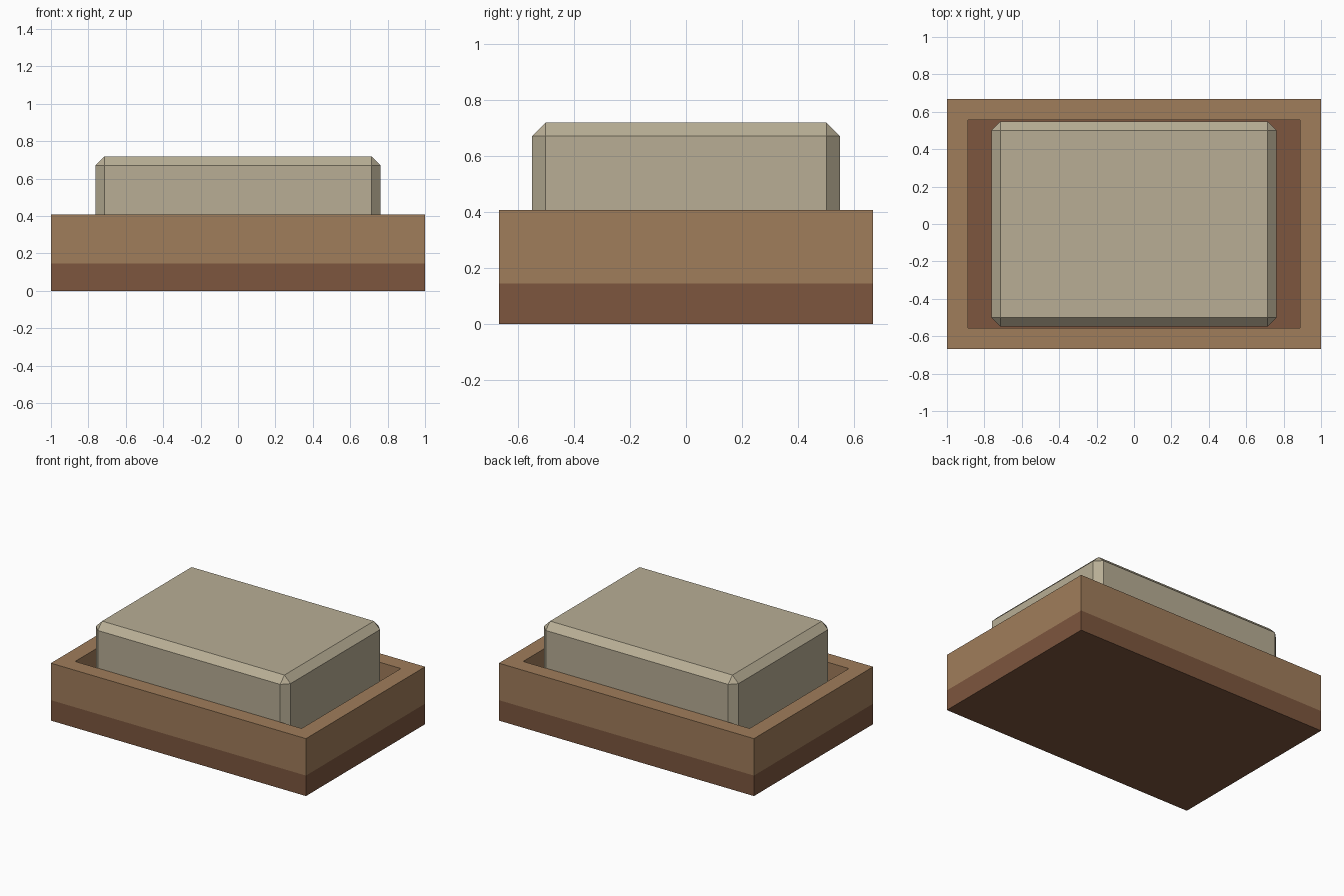
import bpy
import bmesh

if "Cube" in bpy.data.objects:
    bpy.data.objects.remove(bpy.data.objects["Cube"])


def material(name, rgb):
    def lin(c):
        c /= 255
        return c / 12.92 if c <= 0.04045 else ((c + 0.055) / 1.055) ** 2.4
    mat = bpy.data.materials.new(name)
    mat.diffuse_color = (*[lin(c) for c in rgb], 1)
    mat.use_nodes = True
    mat.node_tree.nodes["Principled BSDF"].inputs["Base Color"].default_value = mat.diffuse_color
    return mat


def finish(name, bm, mat):
    bmesh.ops.recalc_face_normals(bm, faces=bm.faces)
    mesh = bpy.data.meshes.new(name)
    bm.to_mesh(mesh)
    bm.free()
    mesh.materials.append(mat)
    obj = bpy.data.objects.new(name, mesh)
    bpy.context.collection.objects.link(obj)
    return obj


def box(name, hx, hy, z0, z1, mat, bevel=0):
    bm = bmesh.new()
    bmesh.ops.create_cube(bm, size=2)
    for v in bm.verts:
        v.co = (v.co.x * hx, v.co.y * hy, z1 if v.co.z > 0 else z0)
    if bevel:
        bmesh.ops.bevel(bm, geom=bm.edges[:], offset=bevel, segments=1,
                        profile=0.5, affect='EDGES')
    return finish(name, bm, mat)


def rect_ring(name, outer, inner, z0, z1, mat):
    # Rectangular section carried around the four corners
    bm = bmesh.new()
    section = [(outer, z0), (outer, z1), (inner, z1), (inner, z0)]
    loops = [[bm.verts.new((sx * h[0], sy * h[1], z)) for h, z in section]
             for sx, sy in ((1, 1), (-1, 1), (-1, -1), (1, -1))]
    for i in range(4):
        a, b = loops[i], loops[(i + 1) % 4]
        for j in range(4):
            k = (j + 1) % 4
            bm.faces.new((a[j], a[k], b[k], b[j]))
    return finish(name, bm, mat)


wood = material("light_wood", (160, 125, 91))
dark = material("dark_wood", (125, 86, 62))
cloth = material("beige_cushion", (184, 174, 149))

# Base slab, raised rim and chamfered cushion
box("base_slab", 1.0, 0.667, 0, 0.145, dark)
rect_ring("rim", (1.0, 0.667), (0.888, 0.556), 0.145, 0.407, wood)
box("cushion", 0.763, 0.549, 0.145, 0.718, cloth, bevel=0.048)
